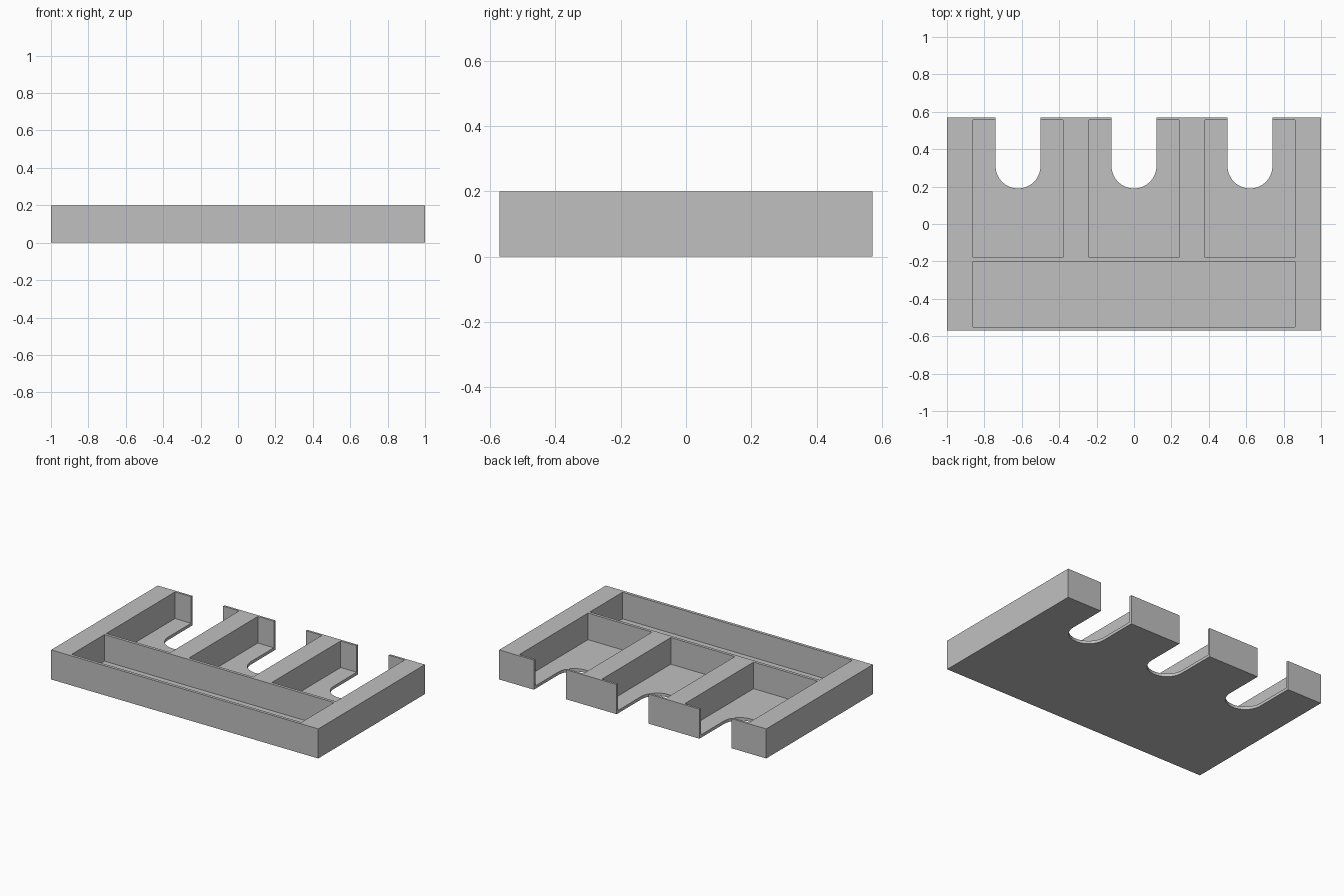
import bpy, bmesh, math

if "Cube" in bpy.data.objects:
    bpy.data.objects.remove(bpy.data.objects["Cube"], do_unlink=True)

HALF_DEPTH = 0.57
HEIGHT = 0.2
FLOOR = 0.02
BAYS = (-0.62, 0.0, 0.62)
NOTCH_RADIUS = 0.12

grey = bpy.data.materials.new("grey")
grey.use_nodes = True
colour = (0.53, 0.53, 0.53, 1)
grey.diffuse_color = colour
grey.node_tree.nodes["Principled BSDF"].inputs["Base Color"].default_value = colour


def prism(name, outline, z0, z1):
    """Extrude a flat outline from z0 up to z1."""
    bm = bmesh.new()
    base = bm.faces.new([bm.verts.new((x, y, z0)) for x, y in outline])
    top = bmesh.ops.extrude_face_region(bm, geom=[base])["geom"]
    verts = [v for v in top if isinstance(v, bmesh.types.BMVert)]
    bmesh.ops.translate(bm, verts=verts, vec=(0, 0, z1 - z0))
    bmesh.ops.recalc_face_normals(bm, faces=bm.faces)
    mesh = bpy.data.meshes.new(name)
    bm.to_mesh(mesh)
    bm.free()
    mesh.materials.append(grey)
    obj = bpy.data.objects.new(name, mesh)
    bpy.context.collection.objects.link(obj)
    return obj


def rectangle(x0, x1, y0, y1):
    return [(x0, y0), (x1, y0), (x1, y1), (x0, y1)]


def notch_outline(cx, cy=0.31, steps=32):
    """Slot with a round inner end, open past the back edge."""
    arc = [(cx + NOTCH_RADIUS * math.cos(a), cy + NOTCH_RADIUS * math.sin(a))
           for a in (math.pi + math.pi * i / steps for i in range(steps + 1))]
    return arc + [(cx + NOTCH_RADIUS, 1), (cx - NOTCH_RADIUS, 1)]


def cut(target, cutter):
    cutter.hide_render = True
    mod = target.modifiers.new("cut", 'BOOLEAN')
    mod.operation = 'DIFFERENCE'
    mod.solver = 'EXACT'
    mod.object = cutter
    bpy.context.view_layer.objects.active = target
    bpy.ops.object.modifier_apply(modifier=mod.name)
    bpy.data.objects.remove(cutter, do_unlink=True)


# Solid tray block
tray = prism("tray", rectangle(-1, 1, -HALF_DEPTH, HALF_DEPTH), 0, HEIGHT)

# Long front compartment
cut(tray, prism("front_pocket", rectangle(-0.86, 0.86, -0.55, -0.2), FLOOR, 1))

# Three rear bays, each with a finger notch through floor and back wall
for x in BAYS:
    cut(tray, prism("bay_pocket", rectangle(x - 0.24, x + 0.24, -0.18, 0.555), FLOOR, 1))
    cut(tray, prism("finger_notch", notch_outline(x), -1, 1))

# Smooth the rounded notch ends, keep the corners crisp
bpy.ops.object.select_all(action='DESELECT')
tray.select_set(True)
bpy.context.view_layer.objects.active = tray
bpy.ops.object.shade_smooth_by_angle(angle=math.radians(30))
